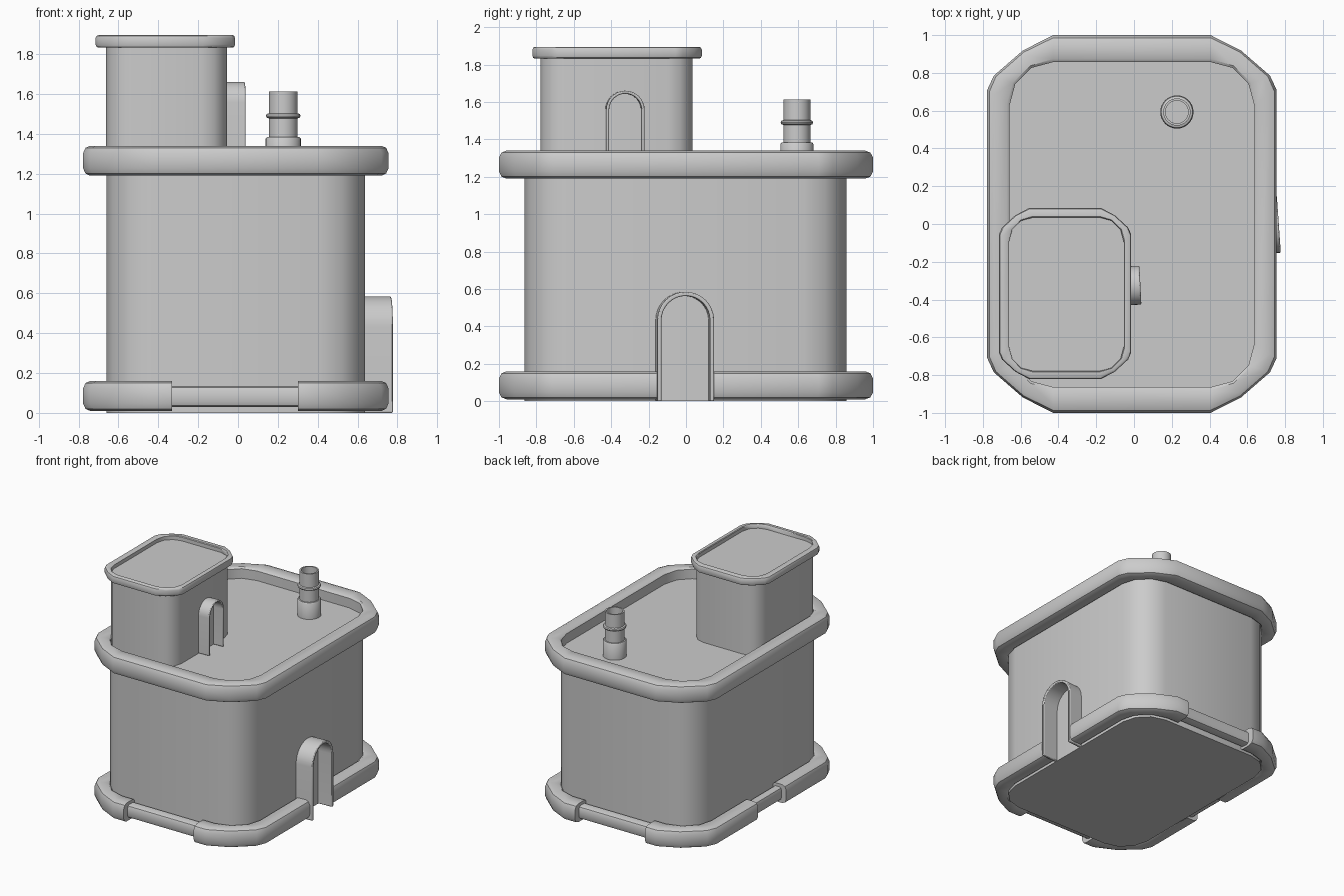
import bpy, bmesh, math

if "Cube" in bpy.data.objects:
    bpy.data.objects.remove(bpy.data.objects["Cube"])


def finish(name, bm, angle=40):
    bmesh.ops.recalc_face_normals(bm, faces=bm.faces)
    mesh = bpy.data.meshes.new(name)
    bm.to_mesh(mesh)
    bm.free()
    ob = bpy.data.objects.new(name, mesh)
    bpy.context.collection.objects.link(ob)
    bpy.ops.object.select_all(action='DESELECT')
    ob.select_set(True)
    bpy.context.view_layer.objects.active = ob
    bpy.ops.object.shade_smooth_by_angle(angle=math.radians(angle))
    return ob


def round_corner(r):
    a = [math.radians(d) for d in (0, 30, 60, 90)]
    return [(r * (1 - math.cos(t)), r * (1 - math.sin(t))) for t in a]


def cut_corner(dx, dy):
    return [(0, dy), (.1 * dx, .74 * dy), (.54 * dx, .28 * dy), (dx, 0)]


def outline(cx, cy, hx, hy, corner):
    """Four-cornered outline, counter-clockwise from the right side."""
    pts = []
    for k, (sx, sy) in enumerate([(1, 1), (-1, 1), (-1, -1), (1, -1)]):
        for dx, dy in (corner if k % 2 == 0 else corner[::-1]):
            pts.append((cx + sx * (hx - dx), cy + sy * (hy - dy)))
    return pts


def prism(name, pts, z0, z1):
    bm = bmesh.new()
    face = bm.faces.new([bm.verts.new((x, y, z0)) for x, y in pts])
    top = bmesh.ops.extrude_face_region(bm, geom=[face])['geom']
    bmesh.ops.translate(bm, vec=(0, 0, z1 - z0),
                        verts=[v for v in top if isinstance(v, bmesh.types.BMVert)])
    return finish(name, bm)


def skin(bm, rows, closed):
    n, m = len(rows), len(rows[0])
    for i in range(n if closed else n - 1):
        a, b = rows[i], rows[(i + 1) % n]
        for j in range(m):
            k = (j + 1) % m
            bm.faces.new((a[j], a[k], b[k], b[j]))
    if not closed:
        bm.faces.new(rows[0])
        bm.faces.new(rows[-1])


# rounded moulding section: (share of width, share of height)
SECTION = [(0, .08), (0, .92), (.12, 1), (.7, 1), (.9, .93), (1, .75),
           (1, .25), (.9, .07), (.7, 0), (.12, 0)]


def moulding(name, inner, outer, z0, z1, closed=True):
    bm = bmesh.new()
    rows = [[bm.verts.new((p[0] + (q[0] - p[0]) * t, p[1] + (q[1] - p[1]) * t,
                           z0 + (z1 - z0) * h)) for t, h in SECTION]
            for p, q in zip(inner, outer)]
    skin(bm, rows, closed)
    return finish(name, bm)


def arch(name, loc, r, thick, spring, depth, turn):
    """Door surround standing out along +x from its origin."""
    path = [(-1, 0, 0)] + [(-math.cos(math.pi * i / 16), math.sin(math.pi * i / 16), 1)
                           for i in range(17)] + [(1, 0, 0)]
    bm = bmesh.new()
    rows = []
    for c, s, up in path:
        rows.append([bm.verts.new((x, c * q, up * spring + s * q))
                     for x, q in ((-.02, r), (depth, r), (depth, r - thick), (-.02, r - thick))])
    skin(bm, rows, False)
    ob = finish(name, bm)
    ob.location = loc
    ob.rotation_euler.z = turn
    bev = ob.modifiers.new("edge", 'BEVEL')
    bev.width, bev.segments = .006, 2
    bev.limit_method, bev.angle_limit = 'ANGLE', math.radians(50)


def lathe(name, x, y, profile, seg=32):
    bm = bmesh.new()
    vs = [bm.verts.new((r, 0, z)) for r, z in profile]
    es = [bm.edges.new(p) for p in zip(vs, vs[1:])]
    bmesh.ops.spin(bm, geom=vs + es, cent=(0, 0, 0), axis=(0, 0, 1),
                   angle=2 * math.pi, steps=seg)
    bmesh.ops.remove_doubles(bm, verts=bm.verts, dist=1e-4)
    ob = finish(name, bm)
    ob.location = (x, y, 0)


# main building and roof parapet
CX = -.011
wall = outline(CX, -.003, .648, .86, round_corner(.23))
edge = outline(CX, 0, .766, 1.0, cut_corner(.35, .29))
prism("main_walls", wall, 0, 1.25)
moulding("roof_parapet", wall, edge, 1.19, 1.34)

# plinth: four corner pieces between the gaps
side_gap = {1: .15, -1: .18}
for k, (sx, sy) in enumerate([(1, 1), (-1, 1), (-1, -1), (1, -1)]):
    inner, outer = wall[4 * k:4 * k + 4], edge[4 * k:4 * k + 4]
    x_cut, y_cut = (.30 if sx > 0 else -.33), sy * side_gap[sx]

    def ends(pts):
        on_side = max(pts, key=lambda p: p[0] * sx)
        on_end = max(pts, key=lambda p: p[1] * sy)
        a, b = (on_side[0], y_cut), (x_cut, on_end[1])
        return [a] + pts + [b] if k % 2 == 0 else [b] + pts + [a]
    moulding(f"plinth_corner_{k + 1}", ends(inner), ends(outer), .01, .16, False)

# slimmer plinth bars on front, back and left
for name, s in (("front", -1), ("back", 1)):
    moulding(f"plinth_bar_{name}", [(-.36, s * .87), (.33, s * .87)],
             [(-.36, s * .95), (.33, s * .95)], .03, .135, False)
moulding("plinth_bar_left", [(-.67, -.21), (-.67, .21)],
         [(-.735, -.21), (-.735, .21)], .03, .135, False)

# roof hut with its own rim
hut = outline(-.358, -.372, .304, .407, round_corner(.13))
hut_edge = outline(-.365, -.368, .35, .453, cut_corner(.16, .14))
prism("hut_walls", hut, 1.25, 1.86)
moulding("hut_rim", hut, hut_edge, 1.832, 1.895)

# door surrounds
arch("main_door_frame", (.637, -.01, 0), .152, .022, .433, .13, .07)
arch("hut_door_frame", (-.054, -.328, 1.25), .103, .016, .307, .088, .05)

# chimney pipe
lathe("chimney", .227, .593,
      [(0, 1.25), (.088, 1.25), (.088, 1.375), (.082, 1.383), (.072, 1.383), (.072, 1.477),
       (.083, 1.481), (.087, 1.49), (.083, 1.499), (.072, 1.503), (.072, 1.613),
       (.06, 1.613), (.06, 1.5), (0, 1.5)])
